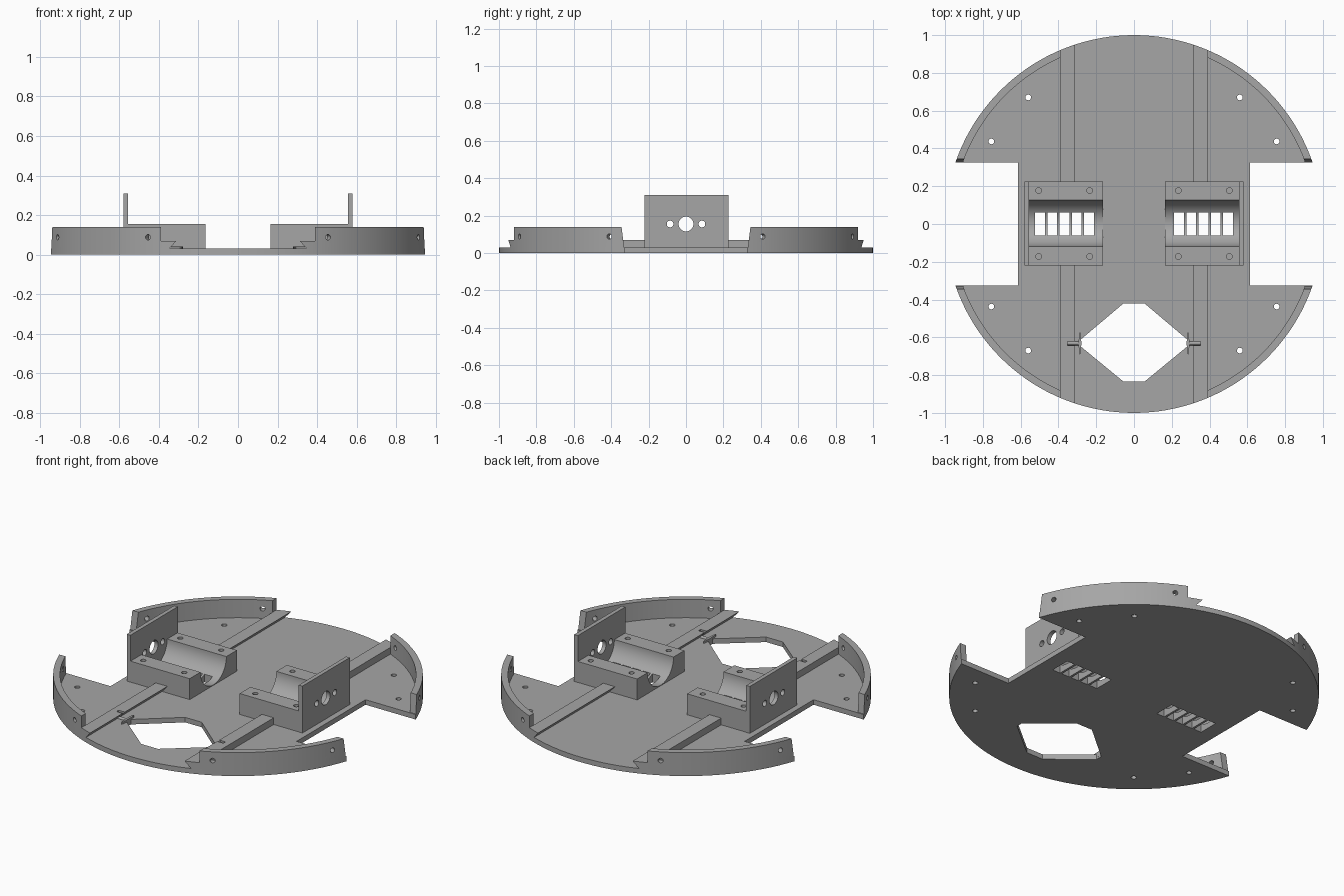
import bpy, bmesh
from math import cos, sin, pi
from mathutils import Vector

if "Cube" in bpy.data.objects:
    bpy.data.objects.remove(bpy.data.objects["Cube"])

grey = bpy.data.materials.new("mid_grey")
grey.use_nodes = True
grey.diffuse_color = (0.38, 0.38, 0.38, 1)
grey.node_tree.nodes["Principled BSDF"].inputs["Base Color"].default_value = grey.diffuse_color

TOP = 0.03      # top of the base plate
AXLE = 0.155    # height of the motor axis


def finish(name, bm):
    bmesh.ops.recalc_face_normals(bm, faces=bm.faces)
    mesh = bpy.data.meshes.new(name)
    bm.to_mesh(mesh)
    bm.free()
    mesh.materials.append(grey)
    obj = bpy.data.objects.new(name, mesh)
    bpy.context.collection.objects.link(obj)
    return obj


def prism(name, pts, lo, hi, axis="z"):
    """Extrude a 2D profile along an axis."""
    place = {"x": lambda a, b, t: (t, a, b),
             "y": lambda a, b, t: (a, t, b),
             "z": lambda a, b, t: (a, b, t)}[axis]
    bm = bmesh.new()
    ends = [[bm.verts.new(place(a, b, t)) for a, b in pts] for t in (lo, hi)]
    bm.faces.new(ends[0])
    bm.faces.new(ends[1])
    n = len(pts)
    for i in range(n):
        j = (i + 1) % n
        bm.faces.new((ends[0][i], ends[0][j], ends[1][j], ends[1][i]))
    return finish(name, bm)


def box(name, x, y, z):
    return prism(name, [(x[0], y[0]), (x[1], y[0]), (x[1], y[1]), (x[0], y[1])], *z)


def rod(name, p, q, r, sides=24):
    p, q = Vector(p), Vector(q)
    bm = bmesh.new()
    bmesh.ops.create_cone(bm, cap_ends=True, segments=sides, radius1=r, radius2=r,
                          depth=(q - p).length)
    turn = (q - p).to_track_quat("Z", "Y").to_matrix().to_4x4()
    turn.translation = (p + q) / 2
    bmesh.ops.transform(bm, matrix=turn, verts=bm.verts)
    return finish(name, bm)


def boolean(obj, tools, operation="DIFFERENCE"):
    bpy.context.view_layer.objects.active = obj
    for tool in tools:
        tool.hide_render = True
        mod = obj.modifiers.new("cut", "BOOLEAN")
        mod.operation, mod.solver, mod.object = operation, "EXACT", tool
        bpy.ops.object.modifier_apply(modifier=mod.name)
        bpy.data.objects.remove(tool)


def disc(name, r, lo, hi):
    return rod(name, (0, 0, lo), (0, 0, hi), r, 144)


def slots(s):
    """Row of five vent slots under a motor."""
    return [box("cutter", sorted((s * x, s * (x + 0.052))), (-0.06, 0.062), (-0.1, 0.1))
            for x in [0.212 + 0.065 * i for i in range(5)]]


SIDES = (-1, 1)
parts = []

# Base plate with wheel notches, front opening, screw holes and vents
base = disc("base_plate", 1, 0, TOP)
cuts = [prism("cutter", [(0.055, -0.42), (0.28, -0.61), (0.28, -0.65), (0.055, -0.835),
                         (-0.055, -0.835), (-0.28, -0.65), (-0.28, -0.61), (-0.055, -0.42)],
              -0.1, 0.1)]
for s in SIDES:
    cuts.append(box("cutter", sorted((s * 0.615, s * 1.2)), (-0.325, 0.325), (-0.1, 0.1)))
    cuts += slots(s)
    for t in SIDES:
        for x, y in ((0.56, 0.67), (0.755, 0.437)):
            cuts.append(rod("cutter", (s * x, t * y, -0.1), (s * x, t * y, 0.1), 0.015))
boolean(base, cuts)
parts.append(base)

for s in SIDES:
    side = "left" if s > 0 else "right"

    # Curved rim walls, front and back
    for t in SIDES:
        end = "back" if t > 0 else "front"
        rim = disc(f"{side}_{end}_rim", 1, TOP, 0.14)
        keep = prism("cutter", [(t * 0.327, 0), (t * 1.2, 0), (t * 1.2, 0.2), (t * 0.352, 0.2)],
                     *sorted((s * 0.39, s * 1.2)), "x")
        boolean(rim, [keep], "INTERSECT")
        holes = [rod("cutter", (s * x * 0.8, t * y * 0.8, 0.088),
                     (s * x * 1.2, t * y * 1.2, 0.088), 0.014)
                 for x, y in ((0.455, 0.89), (0.91, 0.41))]
        boolean(rim, [disc("cutter", 0.963, -0.1, 0.3)] + holes)
        parts.append(rim)

        # Undercut slide rails
        rail = prism(f"{side}_{end}_rail",
                     [(s * 0.39, TOP), (s * 0.39, 0.07), (s * 0.312, 0.07), (s * 0.347, TOP)],
                     *sorted((t * 0.215, t * 1.1)), "y")
        boolean(rail, [disc("cutter", 1, -0.1, 0.3)], "INTERSECT")
        if t < 0:
            boolean(rail, [box("cutter", sorted((s * 0.25, s * 0.353)),
                               (-0.642, -0.622), (0, 0.2))])
        parts.append(rail)

    # Motor cradle with round trough, vents and blind screw holes
    cradle = box(f"{side}_motor_cradle", sorted((s * 0.165, s * 0.56)), (-0.22, 0.225),
                 (0.02, AXLE))
    cuts = [rod("cutter", (s * 0.1, 0.004, AXLE), (s * 0.7, 0.004, AXLE), 0.122, 64)]
    cuts += slots(s)
    for x in (0.235, 0.505):
        for y in (-0.172, 0.177):
            cuts.append(rod("cutter", (s * x, y, TOP + 0.003), (s * x, y, 0.3), 0.015))
    boolean(cradle, cuts)
    parts.append(cradle)

    # Upright motor plate with shaft and screw holes
    plate = box(f"{side}_motor_plate", sorted((s * 0.556, s * 0.58)), (-0.221, 0.226),
                (0.02, 0.31))
    boolean(plate, [rod("cutter", (s * 0.4, y, AXLE), (s * 0.7, y, AXLE), r, 32)
                    for y, r in ((0, 0.04), (-0.085, 0.018), (0.085, 0.018))])
    parts.append(plate)

    # Small hinge pin and its lens-shaped stop beside the opening
    parts.append(rod(f"{side}_hinge_pin", (s * 0.28, -0.632, TOP), (s * 0.352, -0.632, TOP),
                     0.01, 16))
    lens = [(s * (0.286 + 0.007 * cos(a)), -0.632 + 0.06 * sin(a))
            for a in [2 * pi * i / 16 for i in range(16)]]
    parts.append(prism(f"{side}_hinge_stop", lens, 0.01, 0.042))

# Smooth round surfaces, sharp edges kept
bpy.ops.object.select_all(action="DESELECT")
for obj in parts:
    obj.select_set(True)
bpy.context.view_layer.objects.active = base
bpy.ops.object.shade_smooth_by_angle(angle=pi / 6)
